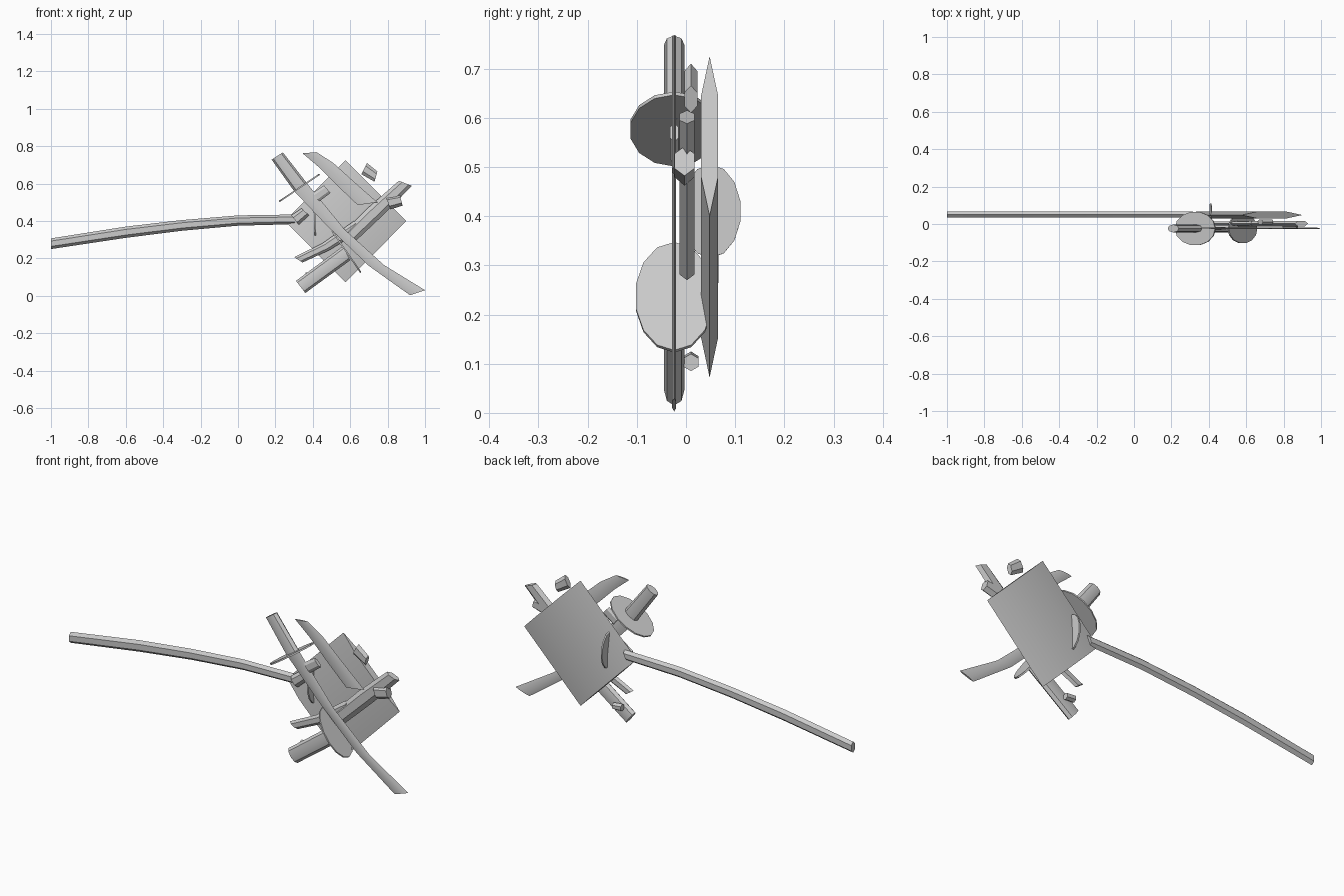
import bpy, bmesh, math
from mathutils import Vector

if "Cube" in bpy.data.objects:
    bpy.data.objects.remove(bpy.data.objects["Cube"])


def finish(name, bm):
    bmesh.ops.recalc_face_normals(bm, faces=bm.faces[:])
    me = bpy.data.meshes.new(name)
    bm.to_mesh(me)
    bm.free()
    ob = bpy.data.objects.new(name, me)
    bpy.context.collection.objects.link(ob)
    bpy.context.view_layer.objects.active = ob
    ob.select_set(True)
    bpy.ops.object.shade_smooth_by_angle()
    ob.select_set(False)
    return ob


def bar(name, upper, lower, y, thick, sides=6):
    """Sweep a flattened polygon section between two (x, z) edge lines."""
    bm = bmesh.new()
    rings = []
    k = thick / 2 / max(math.sin(2 * math.pi * i / sides) for i in range(sides))
    for a, b in zip(upper, lower):
        a, b = Vector((a[0], y, a[1])), Vector((b[0], y, b[1]))
        c, h = (a + b) / 2, (a - b) / 2
        rings.append([bm.verts.new(c + h * math.cos(t) + Vector((0, k * math.sin(t), 0)))
                      for t in (2 * math.pi * i / sides for i in range(sides))])
    for r, s in zip(rings, rings[1:]):
        for i in range(sides):
            j = (i + 1) % sides
            bm.faces.new((r[i], r[j], s[j], s[i]))
    bm.faces.new(rings[0])
    bm.faces.new(rings[-1][::-1])
    return finish(name, bm)


def guard(name, x, y, z, axis, rad_y, rad, thick=0.008, sides=14):
    """Thin oval disc whose normal lies in the xz plane."""
    n = Vector((axis[0], 0, axis[1])).normalized()
    u = Vector((-n.z, 0, n.x))
    bm = bmesh.new()
    ends = []
    for s in (-1, 1):
        ends.append([bm.verts.new(Vector((x, y, z)) + n * s * thick / 2 + u * rad * math.cos(t)
                                  + Vector((0, rad_y * math.sin(t), 0)))
                     for t in (2 * math.pi * i / sides for i in range(sides))])
    for i in range(sides):
        j = (i + 1) % sides
        bm.faces.new((ends[0][i], ends[0][j], ends[1][j], ends[1][i]))
    bm.faces.new(ends[0])
    bm.faces.new(ends[1])
    return finish(name, bm)


# broad plate and long curved sheath behind
bar("broad_plate", [(0.25, 0.40), (0.575, 0.725)], [(0.575, 0.072), (0.90, 0.40)], 0.048, 0.035)
bar("long_sheath",
    [(-1, 0.307), (-0.6, 0.37), (-0.3, 0.405), (0, 0.43), (0.32, 0.435)],
    [(-1, 0.25), (-0.6, 0.31), (-0.3, 0.348), (0, 0.375), (0.30, 0.383)], 0.05, 0.032)
guard("sheath_guard", 0.41, 0.05, 0.41, (1, 0.03), 0.062, 0.095)

# first curved blade with grip and guard
bar("first_grip", [(0.24, 0.767), (0.37, 0.60)], [(0.18, 0.728), (0.30, 0.56)], -0.024, 0.042, 8)
guard("first_guard", 0.328, -0.024, 0.577, (0.56, -0.83), 0.091, 0.13)
bar("first_blade", [(0.37, 0.60), (0.57, 0.355), (0.78, 0.165), (1.0, 0.03)],
    [(0.30, 0.56), (0.48, 0.37), (0.70, 0.16), (0.92, 0.003)], -0.024, 0.008)

# second blade and the separate grip with guard
bar("second_blade", [(0.42, 0.768), (0.51, 0.71), (0.62, 0.61), (0.745, 0.50)],
    [(0.345, 0.762), (0.43, 0.69), (0.53, 0.59), (0.64, 0.485)], -0.024, 0.008)
bar("second_grip", [(0.31, 0.08), (0.56, 0.265)], [(0.36, 0.015), (0.60, 0.19)], -0.024, 0.042, 8)
guard("second_guard", 0.58, -0.024, 0.235, (0.82, 0.57), 0.08, 0.134)

# short sheath and lower spare bar
bar("short_sheath", [(0.86, 0.615), (0.70, 0.475), (0.54, 0.315)],
    [(0.93, 0.588), (0.78, 0.435), (0.605, 0.27)], 0.002, 0.03)
bar("lower_bar", [(0.30, 0.207), (0.45, 0.28), (0.62, 0.40)],
    [(0.345, 0.178), (0.49, 0.245), (0.66, 0.35)], 0.002, 0.022)

# small collars and fittings
for name, a, b, c, d, y, t in (
        ("first_collar", (0.40, 0.55), (0.46, 0.59), (0.435, 0.505), (0.495, 0.55), -0.024, 0.018),
        ("sheath_collar", (0.285, 0.43), (0.34, 0.468), (0.325, 0.38), (0.38, 0.43), 0.03, 0.03),
        ("sheath_knob", (0.79, 0.53), (0.865, 0.542), (0.815, 0.462), (0.88, 0.482), -0.003, 0.04),
        ("loose_collar", (0.69, 0.71), (0.745, 0.665), (0.66, 0.65), (0.73, 0.61), 0.01, 0.026),
        ("lower_collar", (0.36, 0.125), (0.41, 0.12), (0.36, 0.087), (0.41, 0.085), 0.01, 0.03)):
    bar(name, [a, b], [c, d], y, t)
